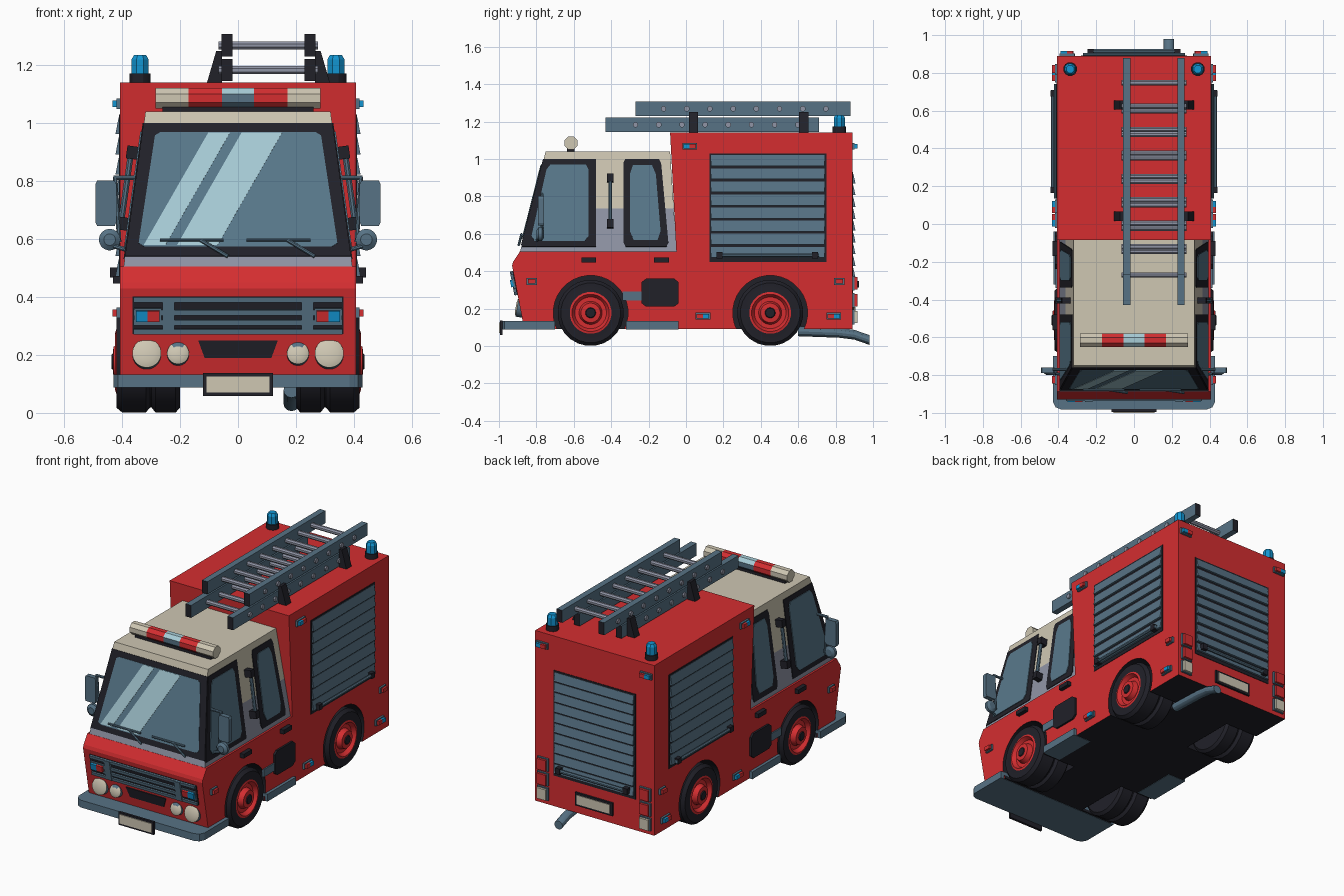
import bpy, bmesh, math
from mathutils import Vector

default_cube = bpy.data.objects.get("Cube")
if default_cube:
    bpy.data.objects.remove(default_cube)

PALETTE = {
    "red": (0.66, 0.027, 0.03), "black": (0.015, 0.015, 0.022),
    "steel": (0.095, 0.17, 0.235), "glass": (0.1, 0.19, 0.26),
    "cream": (0.62, 0.57, 0.45), "grey": (0.28, 0.3, 0.38),
    "blue": (0.006, 0.3, 0.64), "glare": (0.39, 0.61, 0.68),
}
materials = {}
for colour_name, rgb in PALETTE.items():
    material = bpy.data.materials.new(colour_name)
    material.use_nodes = True
    material.diffuse_color = (*rgb, 1)
    material.node_tree.nodes["Principled BSDF"].inputs["Base Color"].default_value = (*rgb, 1)
    materials[colour_name] = material


# Helpers: everything is a loft through closed loops of points
def loft(name, loops, colours, pick=None, smooth=False):
    bm = bmesh.new()
    rings = [[bm.verts.new(point) for point in loop] for loop in loops]
    count = len(rings[0])
    bm.faces.new(rings[0])
    bm.faces.new(rings[-1])
    for a, b in zip(rings, rings[1:]):
        for i in range(count):
            j = (i + 1) % count
            bm.faces.new((a[i], a[j], b[j], b[i]))
    bmesh.ops.recalc_face_normals(bm, faces=bm.faces[:])
    if pick:
        for face in bm.faces:
            face.material_index = pick(face.calc_center_median(), face.normal)
    mesh = bpy.data.meshes.new(name)
    bm.to_mesh(mesh)
    bm.free()
    for colour in colours.split():
        mesh.materials.append(materials[colour])
    obj = bpy.data.objects.new(name, mesh)
    bpy.context.collection.objects.link(obj)
    if smooth:
        activate(obj)
        bpy.ops.object.shade_smooth_by_angle(angle=math.radians(30))
    return obj


def activate(obj):
    bpy.ops.object.select_all(action='DESELECT')
    obj.select_set(True)
    bpy.context.view_layer.objects.active = obj


def lathe(name, origin, axis, profile, colours, pick=None, sides=24):
    turn = Vector(axis).to_track_quat('Z', 'Y')
    angles = [math.tau * (i + 0.5) / sides for i in range(sides)]
    loops = [[Vector(origin) + turn @ Vector((r * math.cos(a), r * math.sin(a), d)) for a in angles]
             for r, d in profile]
    return loft(name, loops, colours, pick, sides > 8)


def rod(name, start, end, radius, colour, sides=8):
    axis = Vector(end) - Vector(start)
    return lathe(name, start, axis, [(radius, 0), (radius, axis.length)], colour, sides=sides)


def rect(u0, u1, v0, v1):
    return [(u0, v0), (u1, v0), (u1, v1), (u0, v1)]


def box(name, xs, ys, zs, colours, pick=None):
    return loft(name, [[(x, y, z) for y, z in rect(*ys, *zs)] for x in xs], colours, pick)


def panel(name, frame, points, depth, colour):
    """Raise a flat outline off the surface described by frame(u, v)."""
    origin = frame(0, 0.5)
    normal = (frame(1, 0.5) - origin).cross(frame(0, 1.5) - origin).normalized()
    if normal.dot(frame(*points[0]) - Vector((0, 0, 0.5))) < 0:
        normal.negate()
    depths = depth if isinstance(depth, list) else [depth] * len(points)
    loops = [[frame(*p) - normal * 0.005 for p in points],
             [frame(*p) + normal * d for p, d in zip(points, depths)]]
    return loft(name, loops, colour)


def rounded(points, cut=0.16):
    """Chamfer every corner of an outline."""
    result = []
    for i, point in enumerate(points):
        here = Vector(point)
        for other in (points[i - 1], points[(i + 1) % len(points)]):
            result.append(tuple(here.lerp(Vector(other), cut)))
    return result


def shutter(name, frame, u0, u1, v0, v1, count):
    panel(name + "_backing", frame, rect(u0 - 0.01, u1 + 0.01, v0 - 0.01, v1 + 0.01), 0.003, "black")
    pitch = (v1 - v0) / count
    for i in range(count):
        low = v0 + i * pitch
        panel(f"{name}_slat_{i}", frame, rect(u0, u1, low + 0.012, low + pitch),
              [0.016, 0.016, 0.005, 0.005], "steel")


def lamp(name, frame, u, v, colours, width=0.08, height=0.036):
    panel(name + "_frame", frame, rect(u - width / 2, u + width / 2, v - height / 2, v + height / 2), 0.012, "steel")
    cells = colours.split()
    step = (width - 0.014) / len(cells)
    for i, colour in enumerate(cells):
        left = u - width / 2 + 0.007 + i * step
        panel(f"{name}_{colour}_lens", frame, rect(left, left + step, v - height / 2 + 0.006, v + height / 2 - 0.006),
              0.026, colour)


def front(x, z): return Vector((x, -0.848 - 0.19 * z, z))
def screen(x, z): return Vector((x, -0.888 + 0.255 * (z - 0.5), z))
def rear(x, z): return Vector((x, 0.89, z))


# Lower cab and rear body with cut wheel arches
AXLES = (-0.51, 0.45)
WHEEL = 0.177
cab_side = [(-0.865, 0.09), (-0.93, 0.43), (-0.924, 0.45), (-0.888, 0.505), (-0.05, 0.505), (-0.03, 0.09)]
body_side = [(-0.03, 0.09), (-0.085, 1.14), (0.89, 1.14), (0.89, 0.09)]
for name, outline, axle in (("lower_cab", cab_side, AXLES[0]), ("rear_body", body_side, AXLES[1])):
    shell = loft(name, [[(x, y, z) for y, z in outline] for x in (-0.407, 0.407)], "red black")
    for s in (1, -1):
        cutter = rod("arch_cutter", (s * 0.18, axle, WHEEL), (s * 0.6, axle, WHEEL), 0.2, "black", 32)
        cutter.hide_render = True
        cut = shell.modifiers.new("arch", 'BOOLEAN')
        cut.object, cut.operation, cut.solver = cutter, 'DIFFERENCE', 'EXACT'
        activate(shell)
        bpy.ops.object.modifier_apply(modifier=cut.name)
        bpy.data.objects.remove(cutter)
    for face in shell.data.polygons:
        c = face.center
        in_arch = math.hypot(c.y - axle, c.z - WHEEL) < 0.205 and abs(c.x) < 0.4 and face.normal.z < 0.95
        face.material_index = int(in_arch or face.normal.z < -0.9)

# Upper cab: tapered, grey below and cream above
cab_loops = []
for z in (0.5, 0.555, 0.735, 1.04):
    x, back = 0.466 - 0.141 * z, -0.05 - 0.065 * (z - 0.5)
    nose = screen(0, z).y
    cab_loops.append([(-x, nose, z), (x, nose, z), (x, -0.48, z), (x, back, z), (-x, back, z), (-x, -0.48, z)])
loft("upper_cab", cab_loops, "cream grey",
     lambda c, n: int(c.z < 0.55 or (c.z < 0.7 and c.y > -0.48)))

# Windscreen with reflections and wipers
panel("windscreen_frame", screen, [(-0.39, 0.54), (0.39, 0.54), (0.326, 1), (-0.326, 1)], 0.004, "black")
panel("windscreen_glass", screen, rounded([(-0.345, 0.573), (0.345, 0.573), (0.285, 0.968), (-0.285, 0.968)], 0.03), 0.007, "glass")
for left, right in ((-0.325, -0.25), (-0.21, -0.07)):
    panel("glass_reflection", screen, [(left, 0.578), (right, 0.578), (right + 0.222, 0.965), (left + 0.222, 0.965)], 0.009, "glare")
lift = Vector((0, -0.016, 0))
for x in (-0.27, 0.03):
    rod("wiper_blade", screen(x, 0.597) + lift, screen(x + 0.22, 0.597) + lift, 0.006, "steel")
    rod("wiper_arm", screen(x + 0.14, 0.597) + lift, screen(x + 0.235, 0.54) + lift, 0.007, "steel")

# Nose: grille, intake, bumper and number plates
panel("grille_back", front, rect(-0.365, 0.365, 0.273, 0.402), 0.004, "black")
for z in (0.282, 0.314, 0.348, 0.392):
    panel("grille_bar", front, rect(-0.36, 0.36, z - 0.009, z + 0.009), 0.014, "steel")
for x in (-0.24, 0.24):
    panel("grille_post", front, rect(x - 0.02, x + 0.02, 0.275, 0.4), 0.018, "steel")
panel("lower_intake", front, [(-0.115, 0.19), (0.115, 0.19), (0.137, 0.25), (-0.137, 0.25)], 0.005, "black")
half_bumper = [(0.43, -0.7), (0.43, -0.94), (0.415, -0.97), (0.385, -0.982)]
bumper = half_bumper + [(-x, y) for x, y in reversed(half_bumper)]
loft("front_bumper", [[(x, y, z) for x, y in bumper] for z in (0.088, 0.133)], "steel")
box("front_plate_frame", (-0.12, 0.12), (-0.995, -0.98), (0.058, 0.137), "black")
box("front_plate", (-0.108, 0.108), (-1, -0.99), (0.07, 0.126), "cream")
panel("rear_plate_frame", rear, rect(-0.128, 0.128, 0.14, 0.22), 0.012, "black")
panel("rear_plate", rear, rect(-0.112, 0.112, 0.152, 0.208), 0.016, "cream")

# Rear shutter with handle, and exhaust
shutter("rear_shutter", rear, -0.27, 0.27, 0.29, 0.92, 10)
rod("rear_shutter_bar", (-0.23, 0.915, 0.33), (0.23, 0.915, 0.33), 0.011, "steel")
pipe = [(0.6, 0.078), (0.82, 0.07), (0.9, 0.06), (0.98, 0.032)]
loft("exhaust", [[(0.185 + 0.028 * math.cos(a * math.tau / 12), y, z + 0.026 * math.sin(a * math.tau / 12))
                  for a in range(12)] for y, z in pipe], "steel", smooth=True)

# Paired parts on both sides
for s in (1, -1):
    def side(y, z): return Vector((s * 0.407, y, z))
    def cab(y, z): return Vector((s * (0.466 - 0.141 * z), y, z))

    # Wheels
    tread = [(0.16, 0.2), (WHEEL, 0.215), (WHEEL, 0.285), (0.16, 0.298), (0.16, 0.304), (WHEEL, 0.318), (WHEEL, 0.4),
             (0.16, 0.42), (0.112, 0.42), (0.1, 0.424), (0.085, 0.4), (0.062, 0.4), (0.052, 0.43), (0.028, 0.432), (0.024, 0.437)]
    for axle in AXLES:
        lathe("wheel", (0, axle, WHEEL), (s, 0, 0), tread, "black red",
              lambda c, n: int(abs(c.x) > 0.39 and 0.027 < math.hypot(c.y - axle, c.z - WHEEL) < 0.112))

    # Cab windows
    panel("front_window_frame", cab, [(-0.878, 0.53), (-0.48, 0.53), (-0.48, 1), (-0.758, 1)], 0.004, "black")
    panel("front_window", cab, rounded([(-0.832, 0.56), (-0.52, 0.56), (-0.52, 0.97), (-0.74, 0.97)], 0.07), 0.008, "glass")
    panel("rear_window_frame", cab, rounded([(-0.335, 0.53), (-0.092, 0.53), (-0.135, 1), (-0.335, 1)], 0.05), 0.004, "black")
    panel("rear_window", cab, rounded([(-0.3, 0.565), (-0.132, 0.565), (-0.165, 0.965), (-0.3, 0.965)], 0.12), 0.008, "glass")

    # Grab rail, door handles, step and battery box
    out = Vector((s * 0.03, 0, 0))
    rod("grab_rail", cab(-0.405, 0.64) + out, cab(-0.405, 0.92) + out, 0.011, "steel")
    for z in (0.65, 0.895):
        panel("grab_rail_mount", cab, rect(-0.422, -0.388, z - 0.022, z + 0.022), 0.045, "black")
    for y in (-0.52, -0.13):
        panel("door_handle", side, rect(y - 0.04, y + 0.04, 0.447, 0.473), 0.025, "black")
    box("side_step", (s * 0.3, s * 0.425), (-0.32, -0.04), (0.088, 0.133), "steel")
    panel("battery_box", side, rounded(rect(-0.237, -0.04, 0.21, 0.36), 0.12), 0.012, "black")
    panel("air_tank", side, rect(-0.34, -0.237, 0.243, 0.29), 0.008, "steel")

    # Side shutter with handle
    shutter("side_shutter", side, 0.135, 0.74, 0.46, 1.02, 8)
    rod("side_shutter_bar", (s * 0.43, 0.17, 0.485), (s * 0.43, 0.71, 0.485), 0.01, "steel")
    for y in (0.18, 0.69):
        panel("side_bar_mount", side, rect(y - 0.016, y + 0.016, 0.468, 0.502), 0.034, "black")
    panel("rear_bar_mount", rear, rect(s * 0.23 - 0.016, s * 0.23 + 0.016, 0.312, 0.348), 0.036, "black")

    # Lamps
    for y, z, colours in ((0.02, 1.067, "blue red"), (0.09, 0.16, "red blue"), (0.79, 0.16, "red blue")):
        lamp("side_lamp", side, y, z, colours)
    for y in (-0.825, 0.82):
        lamp("side_marker", side, y, 0.345, "red", 0.055)
    front_colours, rear_colours = ("red blue", "red blue") if s > 0 else ("blue red", "blue red")
    lamp("indicator", front, s * 0.312, 0.337, front_colours, 0.095, 0.05)
    lamp("rear_top_lamp", rear, s * 0.355, 1.067, rear_colours)
    for z, colour in ((0.335, "red"), (0.245, "red"), (0.155, "cream")):
        lamp("tail_lamp", rear, s * 0.35, z, colour, 0.075, 0.078)
    for x, radius in ((0.315, 0.05), (0.207, 0.038)):
        lathe("headlight", front(s * x, 0.203), (0, -1, 0.19),
              [(radius, -0.02), (radius, 0.016), (radius * 0.9, 0.018), (radius * 0.6, 0.024)], "steel cream",
              lambda c, n: int(n.y < -0.8))

    # Mirrors
    loft("wing_mirror", [[(s * x, y, z) for x, z in rounded(rect(0.42, 0.492, 0.645, 0.802), 0.08)]
                         for y in (-0.79, -0.76)], "steel")
    lathe("round_mirror", (s * 0.443, -0.8, 0.598), (0, 1, 0), [(0.02, 0), (0.037, 0.012), (0.037, 0.03), (0.02, 0.04)], "steel")
    rod("mirror_upper_arm", (s * 0.34, -0.77, 0.812), (s * 0.43, -0.77, 0.812), 0.008, "steel")
    rod("mirror_post", (s * 0.424, -0.77, 0.815), (s * 0.41, -0.77, 0.59), 0.008, "steel")
    rod("mirror_lower_arm", (s * 0.375, -0.8, 0.56), (s * 0.443, -0.785, 0.58), 0.008, "steel")

    # Rear beacons
    lathe("beacon_base", (s * 0.338, 0.82, 1.13), (0, 0, 1), [(0.037, 0), (0.037, 0.042)], "black", sides=12)
    lathe("beacon", (s * 0.338, 0.82, 1.17), (0, 0, 1), [(0.032, 0), (0.032, 0.05), (0.022, 0.066)], "blue", sides=8)

# Roof light bar
box("light_bar_base", (-0.26, 0.26), (-0.635, -0.595), (1.035, 1.065), "black")
stops = (-0.285, -0.17, -0.055, 0.055, 0.17, 0.285)
for i, colours in enumerate(("cream", "red", "glare steel", "red", "cream")):
    rule = (lambda c, n: int(n.z < 0.3)) if i == 2 else None
    lathe("light_bar_segment", (stops[i], -0.615, 1.086), (1, 0, 0), [(0.038, 0), (0.038, stops[i + 1] - stops[i])],
          colours, rule, sides=8)

# Two-section roof ladder on brackets
MIDDLE = 0.105
for name, y0, y1, z0, first in (("lower_ladder", -0.43, 0.71, 1.145, -0.27), ("upper_ladder", -0.27, 0.88, 1.23, -0.12)):
    for s in (1, -1):
        x = MIDDLE + s * 0.143
        box(name + "_rail", (x - 0.019, x + 0.019), (y0, y1), (z0, z0 + 0.077), "steel black",
            lambda c, n: int(abs(n.y) > 0.9))
    for i in range(8):
        y, z = first + i * 0.124, z0 + 0.038
        rod(name + "_rung", (MIDDLE - 0.172, y, z), (MIDDLE + 0.172, y, z), 0.015, "grey")
for s in (1, -1):
    for y in (0.04, 0.63):
        wedge = [(0.215, 1.13), (0.18, 1.25), (0.16, 1.25), (0.16, 1.13)]
        loft("ladder_bracket", [[(MIDDLE + s * x, yy, z) for x, z in wedge] for yy in (y - 0.025, y + 0.025)], "black")
